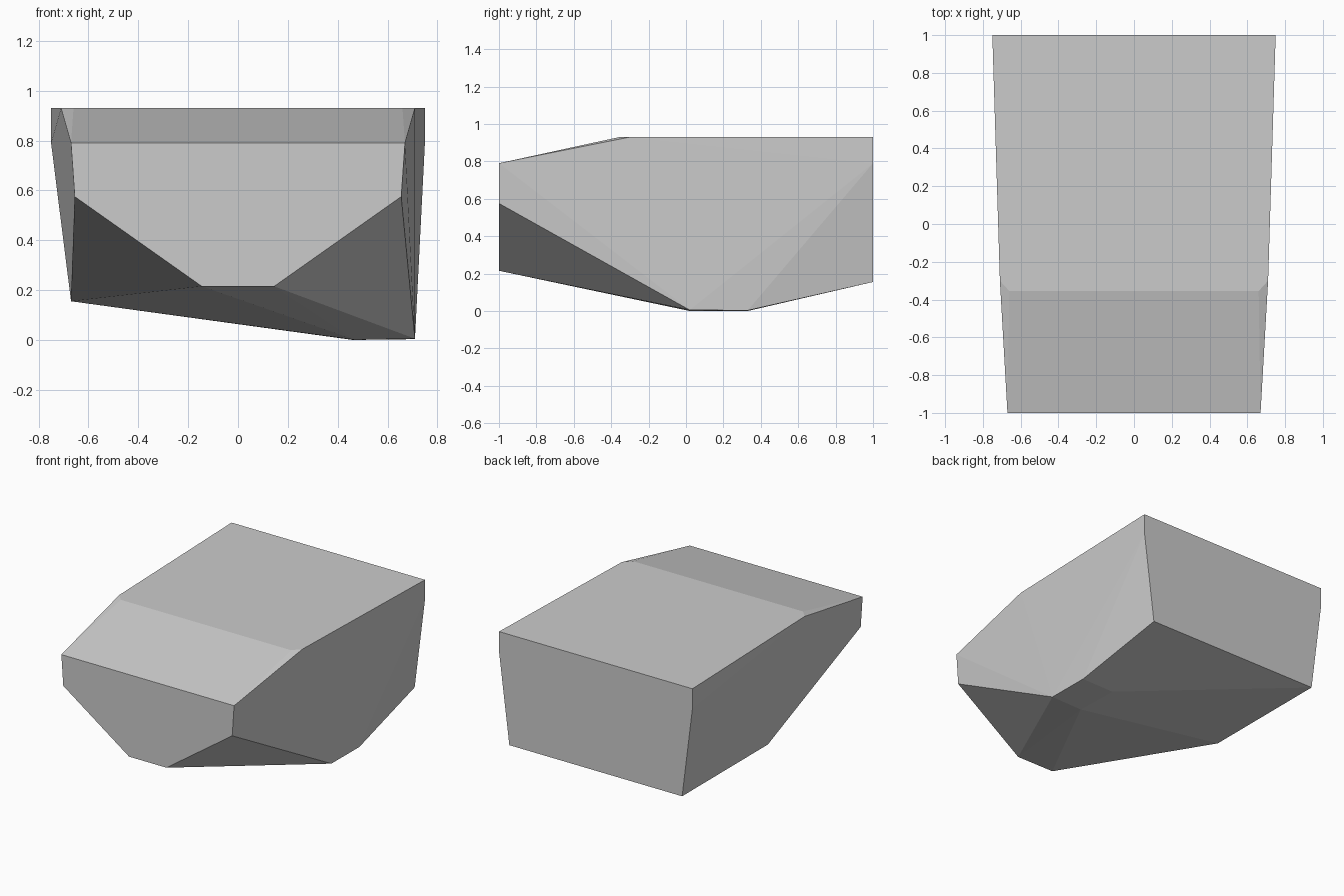
import bpy, bmesh, math

if "Cube" in bpy.data.objects:
    bpy.data.objects.remove(bpy.data.objects["Cube"], do_unlink=True)

# Plain grey surface
grey = bpy.data.materials.new("light_grey")
grey.use_nodes = True
colour = (0.6, 0.6, 0.6, 1)
grey.diffuse_color = colour
grey.node_tree.nodes["Principled BSDF"].inputs["Base Color"].default_value = colour

# Corners shared by both sides: half width, depth, height
paired = [
    (0.67, -1, 0.79), (0.655, -1, 0.575), (0.145, -1, 0.215),   # front face
    (0.66, -0.355, 0.93), (0.71, -0.3, 0.93),                   # top crease
    (0.75, 1, 0.93), (0.75, 1, 0.79), (0.67, 1, 0.155),         # back face
]
# Uneven underside: low keel on one side, raised corner on the other
underside = [
    (0.71, 0.02, 0.005), (0.71, 0.33, 0.003),
    (0.47, 0.02, 0), (0.46, 0.33, 0),
    (-0.67, 0.05, 0.155),
]

# Faceted block wrapped around the corners
bm = bmesh.new()
for x, y, z in paired:
    for side in (-1, 1):
        bm.verts.new((side * x, y, z))
for corner in underside:
    bm.verts.new(corner)
hull = bmesh.ops.convex_hull(bm, input=bm.verts[:])
loose = {g for g in hull["geom_interior"] + hull["geom_unused"]
         if isinstance(g, bmesh.types.BMVert)}
bmesh.ops.delete(bm, geom=list(loose), context="VERTS")
bmesh.ops.dissolve_limit(bm, angle_limit=math.radians(0.3),
                         verts=bm.verts[:], edges=bm.edges[:])
bmesh.ops.recalc_face_normals(bm, faces=bm.faces[:])

mesh = bpy.data.meshes.new("faceted_block")
bm.to_mesh(mesh)
bm.free()
mesh.materials.append(grey)
block = bpy.data.objects.new("faceted_block", mesh)
bpy.context.collection.objects.link(block)
